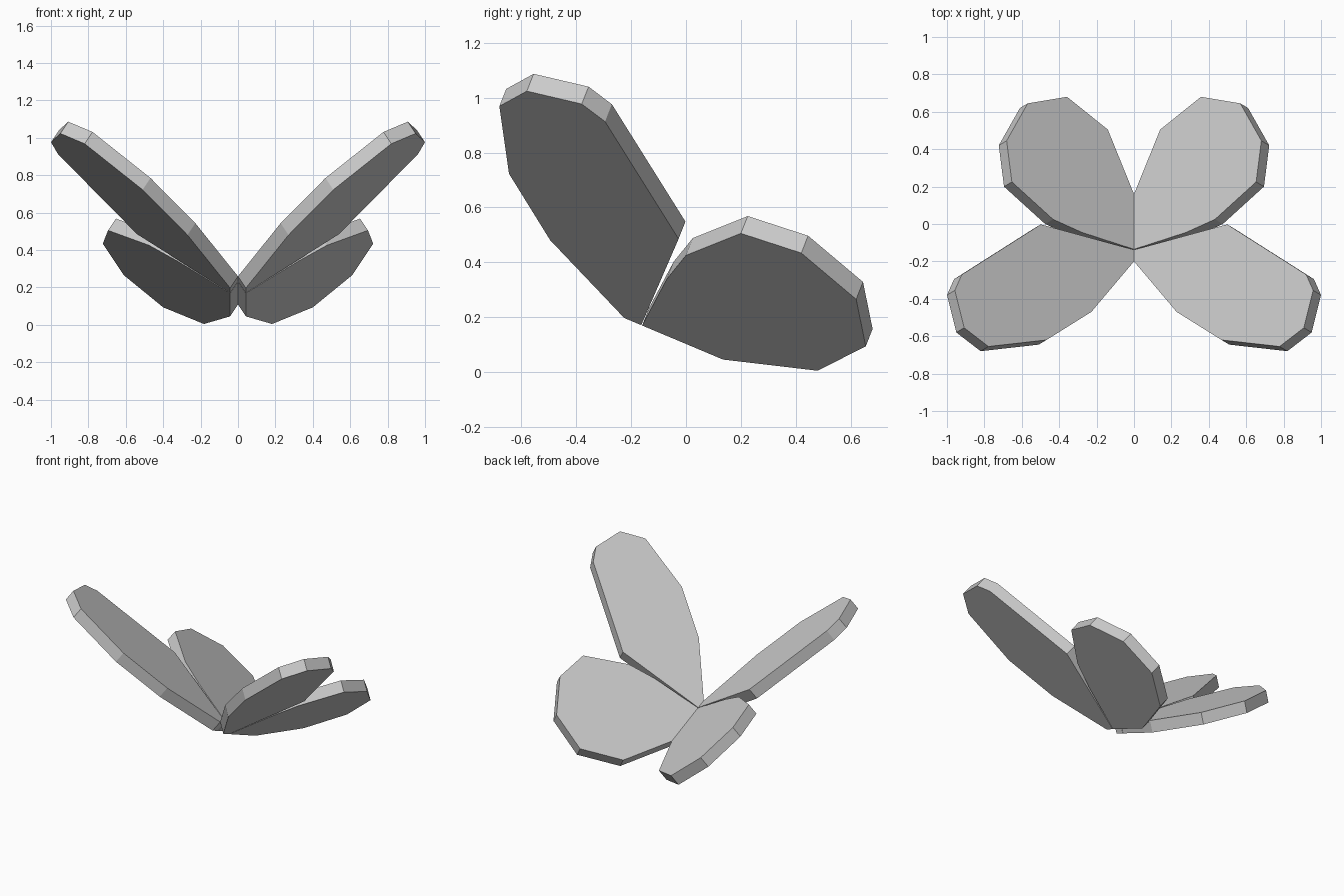
import bpy
import bmesh
from mathutils import Vector

if "Cube" in bpy.data.objects:
    bpy.data.objects.remove(bpy.data.objects["Cube"])

# Offset from a wing's underside to its upper face (slab thickness)
THICKNESS = Vector((-0.042, 0.025, 0.063))

# Plan-view outlines of the right wings' undersides
FRONT = [(0.042, -0.225), (0.27, -0.495), (0.51, -0.645), (0.82, -0.68),
         (0.95, -0.58), (1.0, -0.38), (0.962, -0.295), (0.54, -0.027),
         (0.042, -0.163)]
REAR = [(0.042, -0.16), (0.32, -0.07), (0.475, 0.0), (0.695, 0.2),
        (0.723, 0.42), (0.61, 0.62), (0.4, 0.655), (0.182, 0.48),
        (0.042, 0.135)]


def wing_height(x, y):
    """Both wings on one side lie in the same tilted plane."""
    return 0.071 + 0.746 * x - 0.4206 * y


def make_wing(name, outline, side):
    bm = bmesh.new()
    low = [Vector((x, y, wing_height(x, y))) for x, y in outline]
    rings = []
    for ring in (low, [p + THICKNESS for p in low]):
        rings.append([bm.verts.new((side * p.x, p.y, p.z)) for p in ring])
    under, upper = rings
    bm.faces.new(under)
    bm.faces.new(upper)
    n = len(outline)
    for i in range(n):
        j = (i + 1) % n
        bm.faces.new((under[i], under[j], upper[j], upper[i]))
    bmesh.ops.recalc_face_normals(bm, faces=bm.faces)
    mesh = bpy.data.meshes.new(name)
    bm.to_mesh(mesh)
    bm.free()
    obj = bpy.data.objects.new(name, mesh)
    bpy.context.collection.objects.link(obj)


# Two pairs of butterfly-like wings meeting at the centre line
for side, label in ((1, "right"), (-1, "left")):
    make_wing(f"front_wing_{label}", FRONT, side)
    make_wing(f"rear_wing_{label}", REAR, side)
